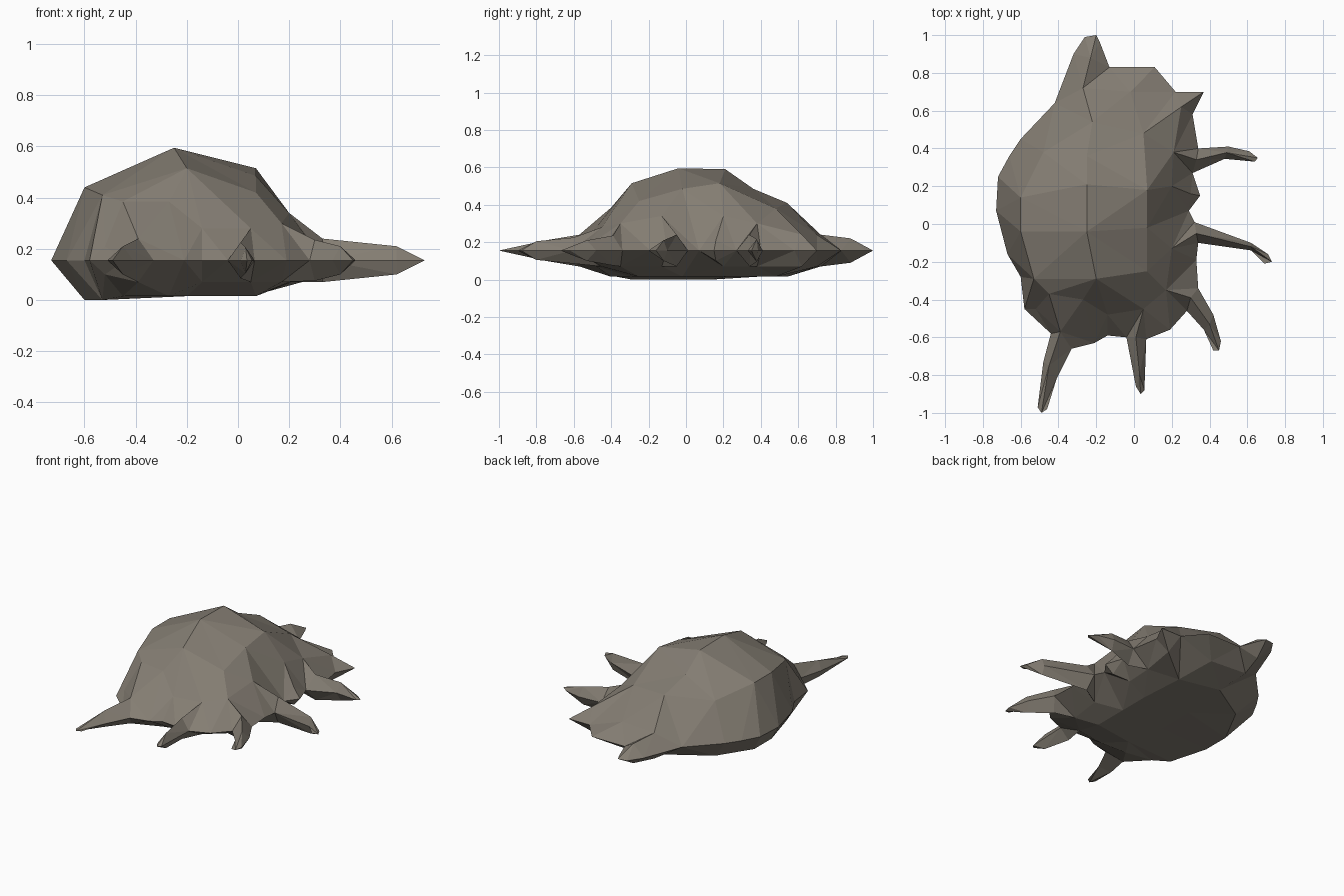
import bpy, bmesh
from mathutils import Vector
from mathutils.geometry import delaunay_2d_cdt

if "Cube" in bpy.data.objects:
    bpy.data.objects.remove(bpy.data.objects["Cube"])

stone = bpy.data.materials.new("warm grey stone")
stone.diffuse_color = (0.23, 0.205, 0.17, 1)
stone.use_nodes = True
stone.node_tree.nodes["Principled BSDF"].inputs["Base Color"].default_value = stone.diffuse_color
RIM = 0.155  # height of the sharp edge that runs around the whole shape

# Silhouette seen from above, one stretch at a time, counter-clockwise
front_left_leg = [(-.44, -.58), (-.48, -.73), (-.51, -.97), (-.49, -1), (-.46, -.98),
                  (-.41, -.82), (-.33, -.66)]
front_middle_leg = [(-.21, -.63), (-.14, -.59), (-.04, -.6), (.01, -.86), (.035, -.9),
                    (.055, -.88), (.065, -.61)]
front_right_leg = [(.19, -.56), (.28, -.46), (.37, -.56), (.42, -.67), (.45, -.67),
                   (.46, -.62), (.42, -.48), (.34, -.34)]
right_leg = [(.33, -.19), (.34, -.1), (.62, -.14), (.69, -.21), (.73, -.2),
             (.71, -.16), (.62, -.1), (.32, .01)]
right_back_leg = [(.29, .07), (.35, .15), (.31, .27), (.48, .345), (.64, .33),
                  (.655, .35), (.61, .385), (.5, .41), (.34, .4)]
back_corner = [(.31, .58), (.37, .7), (.22, .7), (.11, .83), (-.13, .83)]
tail = [(-.18, .96), (-.2, 1), (-.26, .99), (-.32, .9), (-.42, .64)]
left_edge = [(-.6, .45), (-.66, .36), (-.72, .25), (-.73, .07), (-.67, -.16),
             (-.6, -.28), (-.58, -.45)]
outline = (front_left_leg + front_middle_leg + front_right_leg + right_leg
           + right_back_leg + back_corner + tail + left_edge)

# Raised points of the dome
dome = [(-.25, -.04, .595), (-.25, .21, .59), (-.2, -.29, .515), (.07, -.02, .485),
        (.07, .18, .515), (-.6, -.04, .44), (-.6, .14, .44), (-.25, .36, .485),
        (-.22, .54, .41), (-.53, -.29, .41), (-.45, -.37, .385), (-.27, -.4, .385),
        (.07, -.25, .42), (.2, -.13, .34), (.2, .2, .34), (.17, -.35, .3),
        (-.48, .38, .38), (.05, .48, .38), (.21, .38, .3), (-.02, .7, .24),
        (-.52, -.45, .21), (-.14, -.48, .28), (.05, -.45, .28)]

# Ridges: dome point they leave, points along the limb, outline point they end on
ridges = [(10, [(-.39, -.57, .24), (-.45, -.75, .21)], (-.49, -1)),
          (22, [(.01, -.6, .225), (.03, -.8, .205)], (.035, -.9)),
          (15, [(.3, -.39, .235), (.4, -.53, .21)], (.45, -.67)),
          (13, [(.33, -.05, .24), (.62, -.12, .21)], (.73, -.2)),
          (14, [(.3, .16, .21)], (.35, .15)),
          (18, [(.33, .34, .24), (.49, .378, .215)], (.655, .35)),
          (17, [(.25, .62, .24)], (.37, .7)),
          (8, [(-.27, .72, .24), (-.23, .88, .22)], (-.2, 1)),
          (3, [], (.29, .07)), (9, [], (-.67, -.16))]

n = len(outline)
raised, edges = list(dome), []
for start, path, tip in ridges:
    chain = [n + start]
    for p in path:
        chain.append(n + len(raised))
        raised.append(p)
    chain.append(outline.index(tip))
    edges += zip(chain, chain[1:])


def depth_below(x, h):
    """The underside mirrors thin limbs but is flattened under the dome."""
    if h < .2:
        return min(h, .085)
    return .155 if x < -.5 else .14


# Triangulate the silhouette through the raised points, keeping the ridges
flat = [Vector(p) for p in outline] + [Vector(p[:2]) for p in raised]
points, _, tris, origin, _, _ = delaunay_2d_cdt(flat, edges, [list(range(n))], 1, 1e-5)

bm = bmesh.new()
top, bottom = [], []
for co, src in zip(points, origin):
    i = src[0] if src else 0
    h = raised[i - n][2] - RIM if i >= n else 0
    v = bm.verts.new((co.x, co.y, RIM + h))
    top.append(v)
    bottom.append(bm.verts.new((co.x, co.y, RIM - depth_below(co.x, h))) if h else v)

# Upper shell and underside share the rim
for t in tris:
    bm.faces.new([top[i] for i in t])
    if any(top[i] is not bottom[i] for i in t):
        bm.faces.new([bottom[i] for i in reversed(t)])

me = bpy.data.meshes.new("spiked_domed_shell")
bm.to_mesh(me)
bm.free()
me.materials.append(stone)
ob = bpy.data.objects.new("spiked_domed_shell", me)
bpy.context.collection.objects.link(ob)
